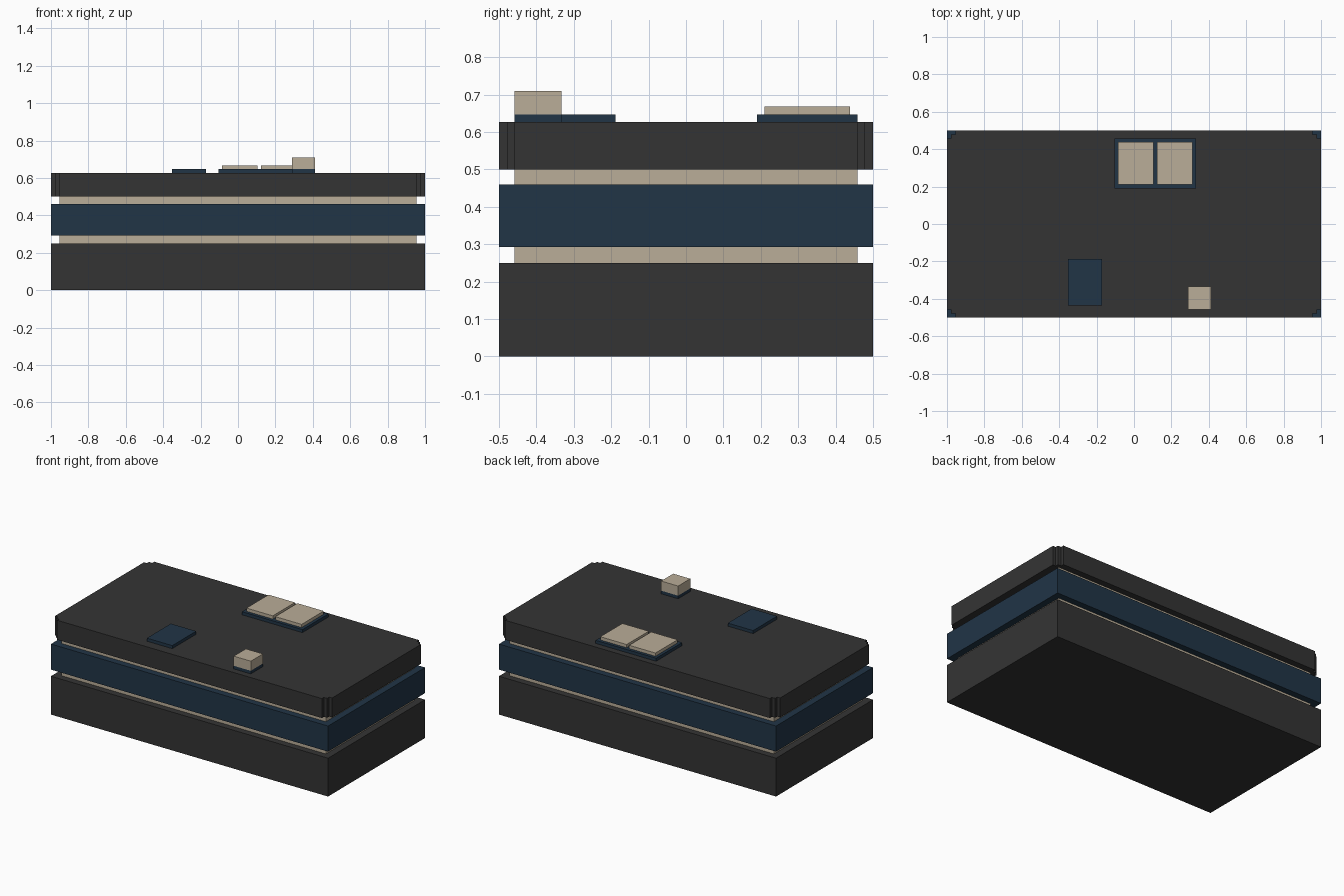
import bpy
import bmesh

cube = bpy.data.objects.get("Cube")
if cube:
    bpy.data.objects.remove(cube, do_unlink=True)


def material(name, rgb):
    m = bpy.data.materials.new(name)
    m.use_nodes = True
    m.diffuse_color = (*rgb, 1)
    bsdf = next(n for n in m.node_tree.nodes if n.type == 'BSDF_PRINCIPLED')
    bsdf.inputs["Base Color"].default_value = (*rgb, 1)
    return m


CHARCOAL = material("charcoal", (0.034, 0.034, 0.034))
NAVY = material("navy blue", (0.0150, 0.0350, 0.0620))
BEIGE = material("beige", (0.491, 0.418, 0.314))


def prism(name, outline, z0, z1, mat):
    """Extrude a counter-clockwise outline from z0 up to z1."""
    bm = bmesh.new()
    base = bm.faces.new([bm.verts.new((x, y, z0)) for x, y in outline])
    top = bmesh.ops.extrude_face_region(bm, geom=[base], use_keep_orig=True)
    for v in top["geom"]:
        if isinstance(v, bmesh.types.BMVert):
            v.co.z = z1
    bmesh.ops.recalc_face_normals(bm, faces=bm.faces)
    mesh = bpy.data.meshes.new(name)
    bm.to_mesh(mesh)
    bm.free()
    mesh.materials.append(mat)
    obj = bpy.data.objects.new(name, mesh)
    bpy.context.collection.objects.link(obj)
    return obj


def box(name, x0, x1, y0, y1, z0, z1, mat):
    return prism(name, [(x0, y0), (x1, y0), (x1, y1), (x0, y1)], z0, z1, mat)


# Stacked body layers: half width, half depth, bottom, top
for name, hx, hy, z0, z1, mat in (
    ("base_slab", 1.0, 0.5, 0.0, 0.25, CHARCOAL),
    ("lower_spacer", 0.955, 0.458, 0.25, 0.293, BEIGE),
    ("middle_slab", 1.0, 0.5, 0.293, 0.46, NAVY),
    ("upper_spacer", 0.955, 0.458, 0.46, 0.5, BEIGE),
):
    box(name, -hx, hx, -hy, hy, z0, z1, mat)

# Top slab with small stair-stepped corners
corner = [(1.0, 0.458), (0.979, 0.458), (0.979, 0.479), (0.955, 0.479), (0.955, 0.5)]
outline = []
for sx, sy in ((1, 1), (-1, 1), (-1, -1), (1, -1)):
    pts = corner if sx * sy > 0 else corner[::-1]
    outline += [(sx * x, sy * y) for x, y in pts]
TOP, PLATE = 0.627, 0.647
prism("top_slab", outline, 0.5, TOP, CHARCOAL)

# Twin pads on a backing plate at the rear
box("pad_plate", -0.105, 0.332, 0.19, 0.458, TOP, PLATE, NAVY)
for name, x0 in (("right_pad", -0.086), ("left_pad", 0.122)):
    box(name, x0, x0 + 0.19, 0.21, 0.438, PLATE, 0.668, BEIGE)

# Flat tile and raised block near the front
box("front_tile", -0.353, -0.17, -0.435, -0.188, TOP, PLATE, NAVY)
box("block_plate", 0.29, 0.413, -0.458, -0.333, TOP, PLATE, NAVY)
box("raised_block", 0.29, 0.413, -0.458, -0.333, PLATE, 0.71, BEIGE)
